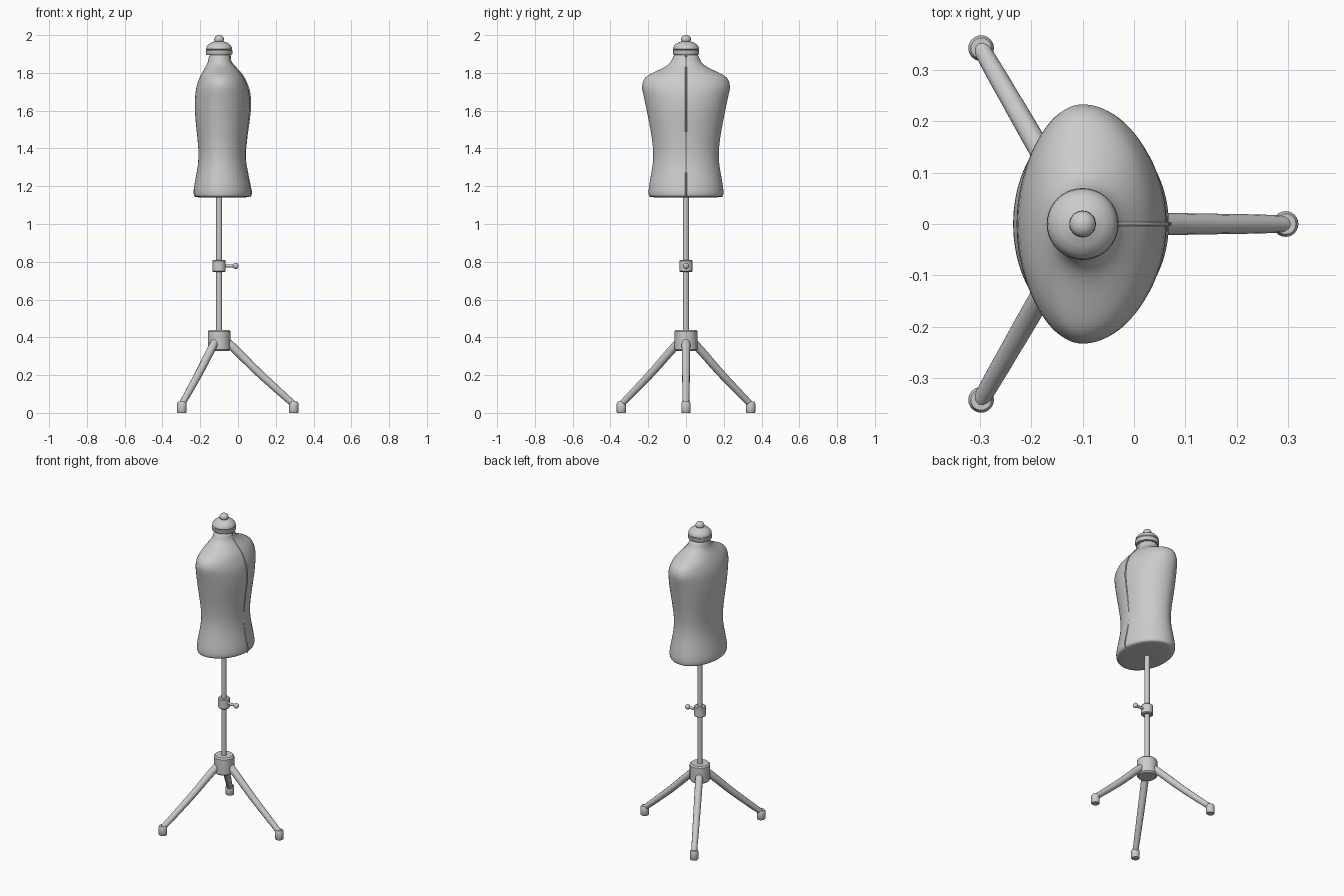
import bpy, bmesh
from math import sin, cos, pi, radians

if "Cube" in bpy.data.objects:
    bpy.data.objects.remove(bpy.data.objects["Cube"])

CX = -0.1  # x position of the vertical axis


def finish(name, bm, smooth=40):
    bmesh.ops.recalc_face_normals(bm, faces=bm.faces)
    me = bpy.data.meshes.new(name)
    bm.to_mesh(me)
    bm.free()
    ob = bpy.data.objects.new(name, me)
    bpy.context.collection.objects.link(ob)
    bpy.ops.object.select_all(action='DESELECT')
    ob.select_set(True)
    bpy.context.view_layer.objects.active = ob
    bpy.ops.object.shade_smooth_by_angle(angle=radians(smooth))
    return ob


def loft(name, rings, n=32, smooth=40):
    """Stack of rings (z, half_y, front_x, back_x) around the axis, capped."""
    bm = bmesh.new()
    rows = []
    for z, hy, f, b in rings:
        row = []
        for i in range(n):
            a = 2 * pi * i / n
            c = cos(a)
            row.append(bm.verts.new((CX + c * (f if c > 0 else b), hy * sin(a), z)))
        rows.append(row)
    for r0, r1 in zip(rows, rows[1:]):
        for i in range(n):
            j = (i + 1) % n
            bm.faces.new((r0[i], r0[j], r1[j], r1[i]))
    bm.faces.new(rows[0])
    bm.faces.new(rows[-1])
    return finish(name, bm, smooth)


def lathe(name, profile, n=32):
    return loft(name, [(z, r, r, r) for r, z in profile], n)


def tube(name, points, radii, base):
    """Tapered smooth tube along points."""
    cu = bpy.data.curves.new(name, 'CURVE')
    cu.dimensions = '3D'
    cu.bevel_depth = base
    cu.bevel_resolution = 4
    cu.use_fill_caps = True
    cu.resolution_u = 6
    sp = cu.splines.new('BEZIER')
    sp.bezier_points.add(len(points) - 1)
    for bp, p, r in zip(sp.bezier_points, points, radii):
        bp.co = p
        bp.radius = r / base
        bp.handle_left_type = bp.handle_right_type = 'AUTO'
    ob = bpy.data.objects.new(name, cu)
    bpy.context.collection.objects.link(ob)
    return ob


# Torso: z, half width, front depth, back depth
torso = [
    (1.14, .188, .155, .125), (1.144, .196, .165, .132), (1.165, .2, .17, .137),
    (1.2, .197, .164, .133), (1.27, .184, .15, .119), (1.35, .17, .138, .106),
    (1.45, .179, .145, .114), (1.55, .198, .158, .126), (1.63, .214, .166, .13),
    (1.70, .23, .16, .126), (1.73, .236, .151, .12), (1.765, .226, .136, .108),
    (1.785, .208, .124, .098), (1.805, .168, .108, .088), (1.825, .122, .09, .076),
    (1.845, .09, .072, .064), (1.87, .071, .059, .055), (1.905, .067, .06, .056)]
body = loft("torso", torso, 48, 60)
sub = body.modifiers.new("smooth", 'SUBSURF')
sub.levels = sub.render_levels = 1

# Raised seam down the chest
pts = [(CX + f, 0, z) for z, h, f, b in torso[1:]]
tube("chest_seam", pts, [.004] * len(pts), .004)

# Neck cap with finial
lathe("neck_cap", [(.066, 1.895), (.07, 1.9), (.07, 1.918), (.066, 1.922), (.069, 1.926),
                   (.067, 1.937), (.058, 1.95), (.043, 1.96), (.024, 1.967), (.018, 1.97)], 40)
lathe("finial", [(.018, 1.962), (.024, 1.968), (.026, 1.976), (.025, 1.985),
                 (.019, 1.994), (.01, 1.999), (.003, 2.0)], 24)

# Pole, height collar and tripod hub
lathe("pole", [(.016, .36), (.016, 1.15)], 24)
lathe("height_collar", [(.03, .745), (.035, .75), (.035, .805), (.03, .81)])
lathe("tripod_hub", [(.052, .328), (.06, .336), (.06, .432), (.052, .44)])

# Clamp screw
tube("clamp_screw", [(CX + .02, 0, .778), (-.012, 0, .778)], [.008, .008], .008)
bm = bmesh.new()
bmesh.ops.create_uvsphere(bm, u_segments=20, v_segments=12, radius=.016)
bmesh.ops.translate(bm, verts=bm.verts, vec=(-.012, 0, .778))
finish("clamp_knob", bm)

# Three legs with rubber feet
for k in range(3):
    a = 2 * pi * k / 3
    c, s = cos(a), sin(a)
    path = [(.03, .385), (.075, .345), (.2, .222), (.32, .112), (.395, .045)]
    tube("leg_%d" % k, [(CX + r * c, r * s, z) for r, z in path],
         [.023, .0225, .021, .019, .017], .02)
    foot = lathe("foot_%d" % k, [(.022, 0), (.025, .004), (.025, .05), (.02, .059)], 24)
    foot.location = (.395 * c, .395 * s, 0)
